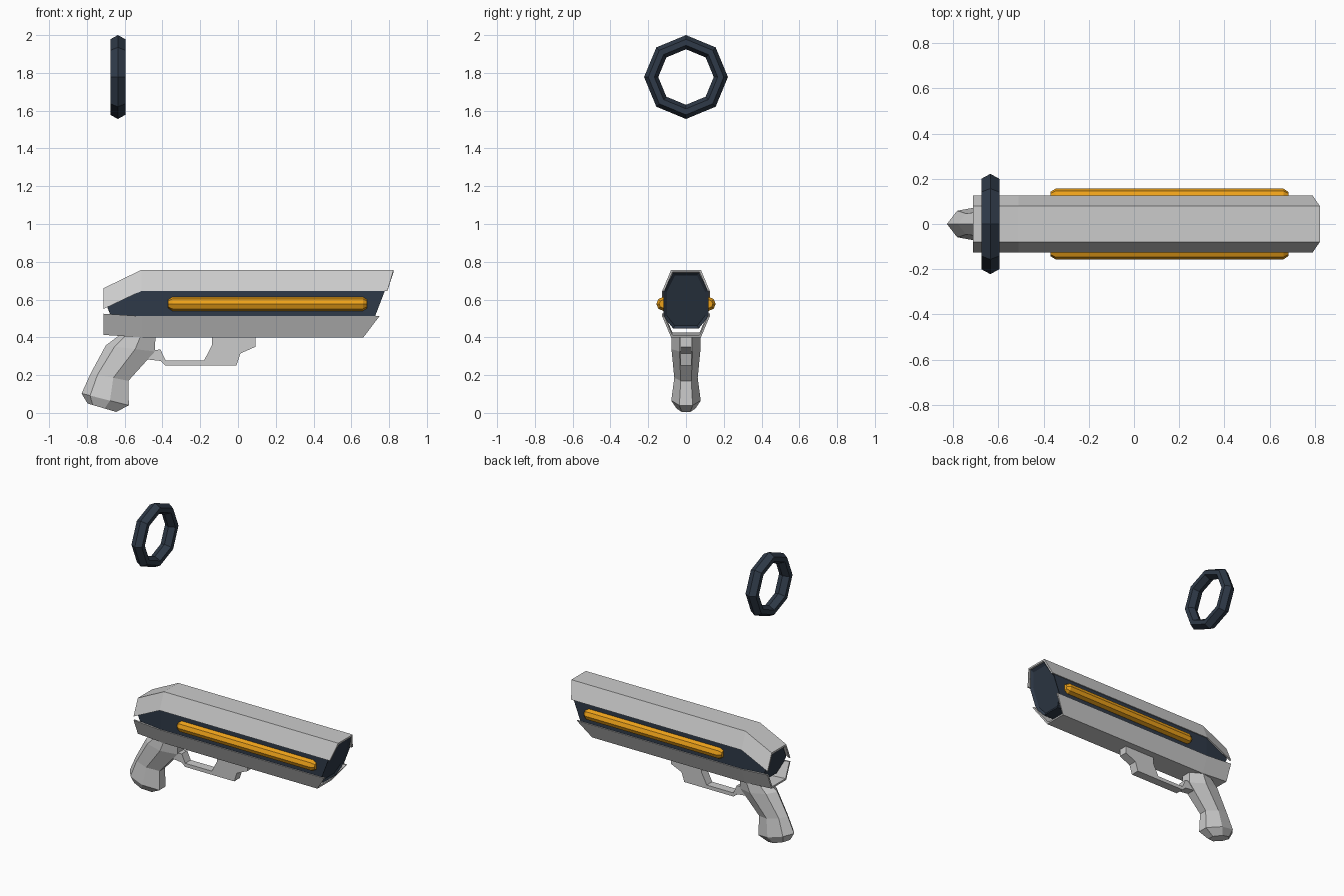
import bpy, bmesh
from math import cos, sin, pi

if "Cube" in bpy.data.objects:
    bpy.data.objects.remove(bpy.data.objects["Cube"])


def material(name, color):
    m = bpy.data.materials.new(name)
    m.diffuse_color = color
    m.use_nodes = True
    m.node_tree.nodes["Principled BSDF"].inputs["Base Color"].default_value = m.diffuse_color
    return m


DARK = material("dark_blue", (0.028, 0.042, 0.065, 1))
ORANGE = material("orange", (0.85, 0.36, 0.01, 1))


def loft(name, sections, mat=None, closed=False, inset=None):
    """Skin matching rings of points; cap the ends or close into a loop."""
    bm = bmesh.new()
    rings = [[bm.verts.new(p) for p in s] for s in sections]
    n = len(rings[0])
    pairs = list(zip(rings, rings[1:]))
    if closed:
        pairs.append((rings[-1], rings[0]))
    for a, b in pairs:
        for i in range(n):
            j = (i + 1) % n
            bm.faces.new((a[i], a[j], b[j], b[i]))
    end = None
    if not closed:
        bm.faces.new(rings[0])
        end = bm.faces.new(rings[-1])
    bmesh.ops.recalc_face_normals(bm, faces=bm.faces)
    if inset:
        bmesh.ops.inset_region(bm, faces=[end], thickness=inset)
        bmesh.ops.translate(bm, verts=end.verts, vec=(-0.012, 0, 0))
    me = bpy.data.meshes.new(name)
    bm.to_mesh(me)
    bm.free()
    if mat:
        me.materials.append(mat)
    ob = bpy.data.objects.new(name, me)
    bpy.context.collection.objects.link(ob)
    return ob


# Folded sheet section: wide edge at the side, narrow flat at top or bottom
def sheet(x_edge, z_edge, x_flat, z_flat, t=0.012):
    s = t if z_flat > z_edge else -t
    half = [(x_edge, 0.126, z_edge), (x_flat, 0.079, z_flat)]
    inner = [(x_flat, 0.079 - t * 0.6, z_flat - s), (x_edge, 0.126 - t, z_edge)]
    mirror = lambda pts: [(x, -y, z) for x, y, z in reversed(pts)]
    return half + mirror(half) + mirror(inner) + inner


loft("upper_shell", [sheet(-0.712, 0.55, -0.712, 0.66),
                     sheet(-0.512, 0.645, -0.512, 0.757),
                     sheet(0.791, 0.645, 0.823, 0.757)])
loft("lower_shell", [sheet(-0.712, 0.525, -0.712, 0.413),
                     sheet(-0.512, 0.512, -0.512, 0.4),
                     sheet(0.749, 0.512, 0.664, 0.4)])


# Inner body, octagonal, slanted at the muzzle and dropping at the rear
def body_section(pts):
    return pts + [(x, -y, z) for x, y, z in reversed(pts)]


loft("inner_body", [
    body_section([(-0.70, 0.062, 0.645), (-0.692, 0.108, 0.56),
                  (-0.675, 0.108, 0.52), (-0.65, 0.062, 0.45)]),
    body_section([(-0.512, 0.068, 0.742), (-0.512, 0.119, 0.645),
                  (-0.512, 0.119, 0.51), (-0.512, 0.068, 0.447)]),
    body_section([(0.814, 0.068, 0.742), (0.777, 0.119, 0.645),
                  (0.725, 0.119, 0.51), (0.70, 0.068, 0.447)]),
], DARK, inset=0.018)

# Orange side strips with tapered ends
for side, label in ((-1, "right"), (1, "left")):
    loft("side_strip_" + label, [
        [(x, side * 0.12 + r * cos(k * pi / 4), 0.577 + r * sin(k * pi / 4))
         for k in range(8)]
        for x, r in ((-0.37, 0.022), (-0.347, 0.037), (0.661, 0.037), (0.684, 0.022))
    ], ORANGE)

# Trigger guard and its front mount
guard = [(0.093, 0.405), (0.093, 0.35), (0.013, 0.315), (-0.008, 0.252),
         (-0.385, 0.252), (-0.41, 0.275), (-0.50, 0.285), (-0.50, 0.33),
         (-0.41, 0.335), (-0.383, 0.277), (-0.18, 0.277), (-0.138, 0.358),
         (-0.138, 0.405)]
loft("trigger_guard", [[(x, y, z) for x, z in guard] for y in (-0.03, 0.03)])


# Grip: ridged back, flat front, given as back point, front point, half width
def grip_section(bx, bz, fx, fz, w):
    prof = [(0, 0), (0.18, 0.75), (0.6, 1), (1, 0.45),
            (1, -0.45), (0.6, -1), (0.18, -0.75)]
    return [(bx + (fx - bx) * t, w * y, bz + (fz - bz) * t) for t, y in prof]


loft("grip", [grip_section(*s) for s in (
    (-0.63, 0.41, -0.437, 0.41, 0.078),
    (-0.70, 0.357, -0.44, 0.325, 0.077),
    (-0.78, 0.209, -0.58, 0.17, 0.062),
    (-0.828, 0.103, -0.578, 0.04, 0.078),
    (-0.797, 0.05, -0.645, 0.005, 0.05))])

# Floating octagonal ring
ring_profile = [(0.222, 0), (0.2, 0.04), (0.168, 0.04),
                (0.147, 0), (0.168, -0.04), (0.2, -0.04)]
loft("floating_ring", [
    [(-0.636 + dx, r * cos(k * pi / 4), 1.778 + r * sin(k * pi / 4))
     for r, dx in ring_profile] for k in range(8)
], DARK, closed=True)
